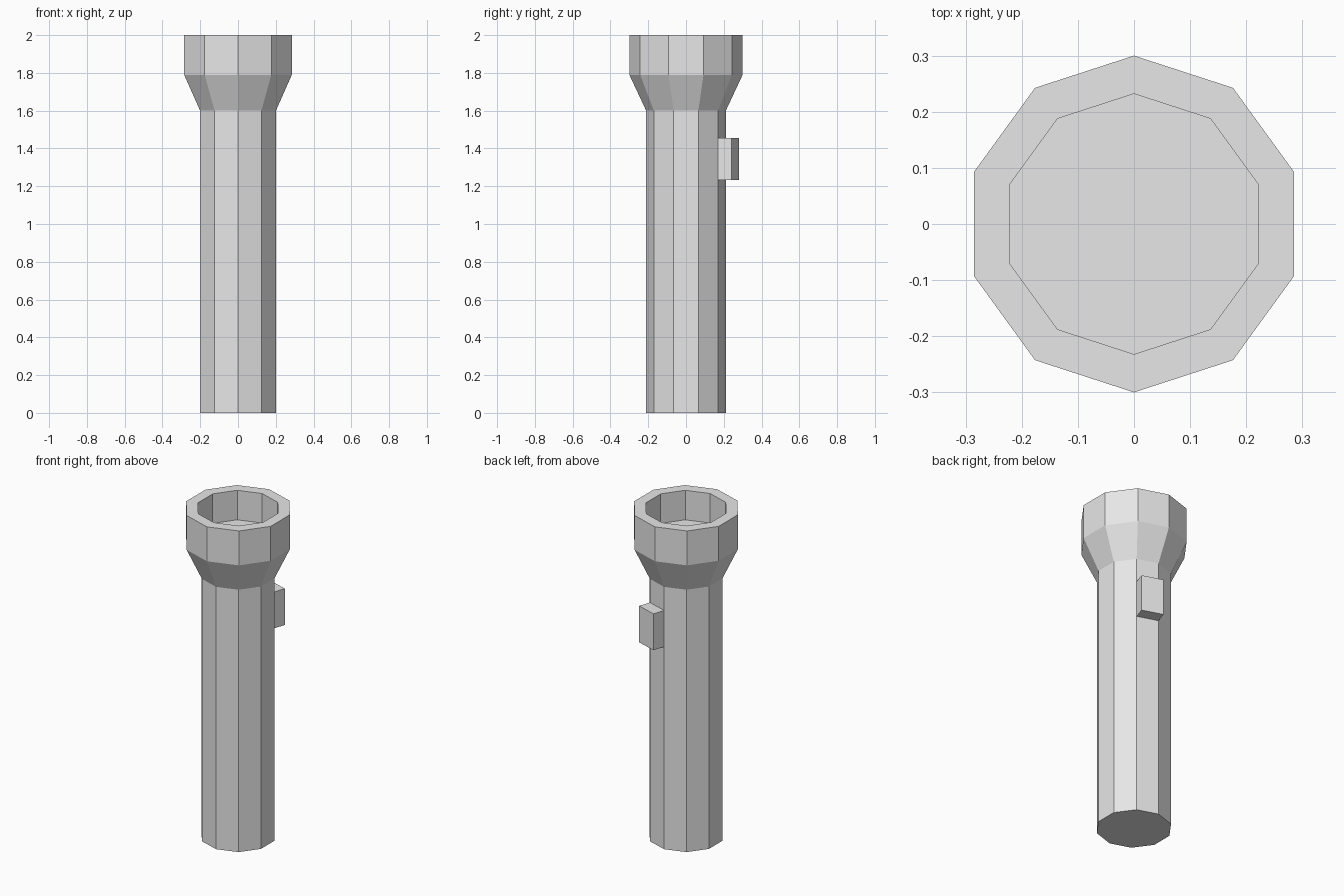
import bpy, bmesh, math
from mathutils import Matrix

cube = bpy.data.objects.get("Cube")
if cube:
    bpy.data.objects.remove(cube, do_unlink=True)

SIDES = 10
STEP = 2 * math.pi / SIDES
BODY_R = 0.211

grey = bpy.data.materials.new("light grey")
grey.use_nodes = True
colour = (0.8, 0.8, 0.8, 1)
grey.diffuse_color = colour
grey.node_tree.nodes["Principled BSDF"].inputs["Base Color"].default_value = colour


def add_object(name, bm):
    bmesh.ops.recalc_face_normals(bm, faces=bm.faces)
    mesh = bpy.data.meshes.new(name)
    bm.to_mesh(mesh)
    bm.free()
    mesh.materials.append(grey)
    obj = bpy.data.objects.new(name, mesh)
    bpy.context.collection.objects.link(obj)
    return obj


def lathe(name, profile):
    """Turn (radius, height) points into a ten-sided shell, capped at both ends."""
    bm = bmesh.new()
    rings = []
    for r, z in profile:
        rings.append([bm.verts.new((r * math.sin(i * STEP), r * math.cos(i * STEP), z))
                      for i in range(SIDES)])
    for low, high in zip(rings, rings[1:]):
        for i in range(SIDES):
            j = (i + 1) % SIDES
            bm.faces.new((low[i], low[j], high[j], high[i]))
    bm.faces.new(rings[0])
    bm.faces.new(rings[-1])
    return add_object(name, bm)


# Barrel, flared head, rim and recessed lens floor
lathe("torch_casing", [(BODY_R, 0), (BODY_R, 1.6), (0.3, 1.79), (0.3, 2),
                       (0.232, 2), (0.232, 1.82)])

# Switch block seated on one flat side of the barrel
apothem = BODY_R * math.cos(STEP / 2)
width = 2 * BODY_R * math.sin(STEP / 2)
depth, height = 0.074, 0.222
bm = bmesh.new()
bmesh.ops.create_cube(bm, size=1, matrix=(
    Matrix.Rotation(-STEP / 2, 4, 'Z')
    @ Matrix.Translation((0, apothem + depth / 2, 1.345))
    @ Matrix.Diagonal((width, depth, height, 1))))
add_object("switch", bm)
